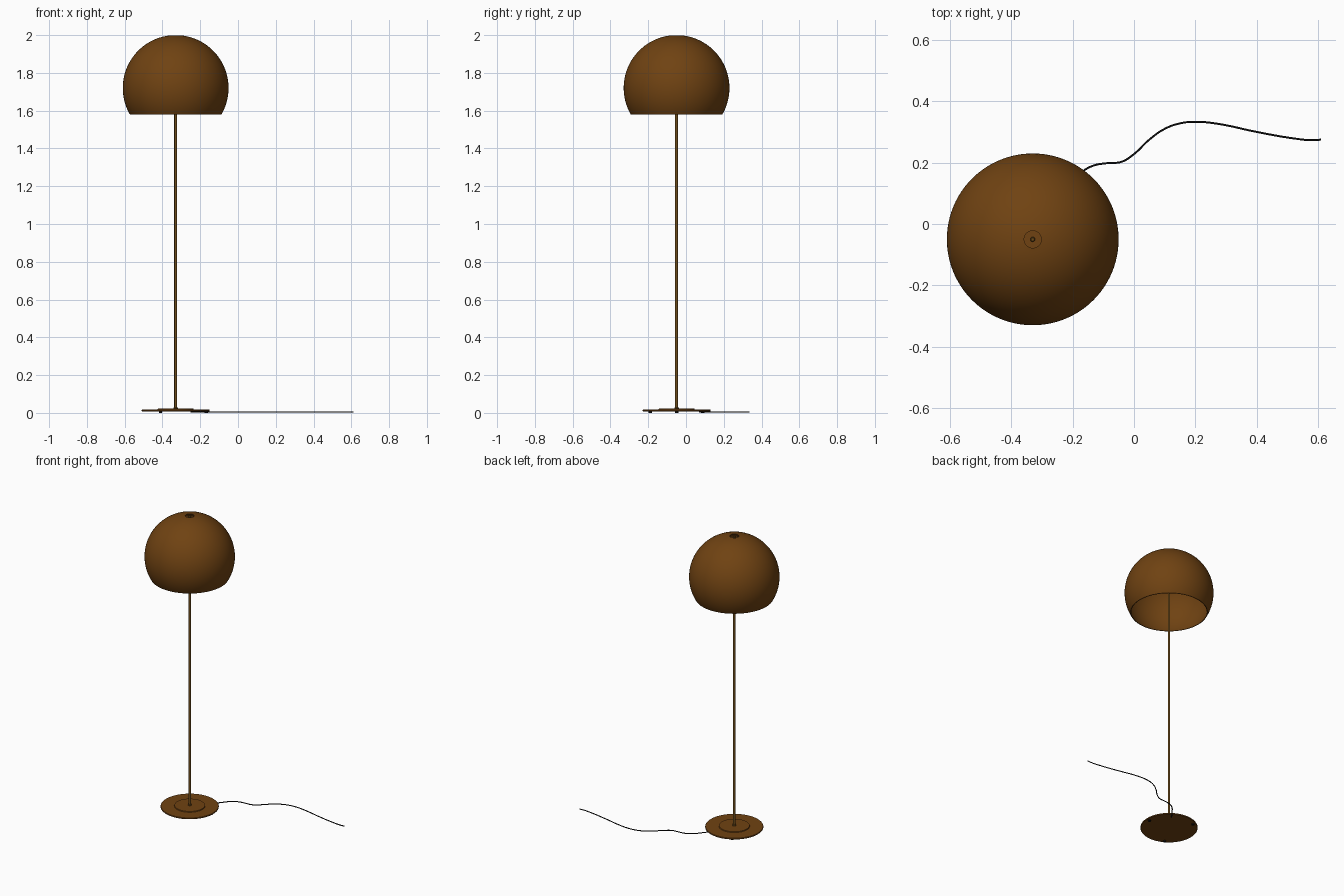
import bpy, bmesh, math
from mathutils import Vector

if "Cube" in bpy.data.objects:
    bpy.data.objects.remove(bpy.data.objects["Cube"])

CX, CY = -0.33, -0.05  # lamp axis


def material(name, rgb):
    m = bpy.data.materials.new(name)
    m.diffuse_color = (*rgb, 1)
    m.use_nodes = True
    m.node_tree.nodes["Principled BSDF"].inputs["Base Color"].default_value = m.diffuse_color
    return m


bronze = material("bronze", (0.16, 0.055, 0.006))
brass = material("brass", (0.15, 0.07, 0.01))
black = material("black", (0.005, 0.005, 0.005))


def lathe(name, profile, mat, steps=64, x=CX, y=CY, closed=False):
    """Spin an (r, z) profile about a vertical axis."""
    bm = bmesh.new()
    vs = [bm.verts.new((r, 0, z)) for r, z in profile]
    es = [bm.edges.new(p) for p in zip(vs, vs[1:])]
    if closed:
        es.append(bm.edges.new((vs[-1], vs[0])))
    bmesh.ops.spin(bm, geom=vs + es, cent=(0, 0, 0), axis=(0, 0, 1),
                   angle=math.tau, steps=steps, use_duplicate=False)
    bmesh.ops.remove_doubles(bm, verts=bm.verts, dist=1e-5)
    bmesh.ops.recalc_face_normals(bm, faces=bm.faces)
    me = bpy.data.meshes.new(name)
    bm.to_mesh(me)
    bm.free()
    ob = bpy.data.objects.new(name, me)
    ob.location = (x, y, 0)
    me.materials.append(mat)
    bpy.context.collection.objects.link(ob)
    bpy.ops.object.select_all(action='DESELECT')
    ob.select_set(True)
    bpy.context.view_layer.objects.active = ob
    bpy.ops.object.shade_smooth_by_angle(angle=math.radians(30))
    return ob


# Shade: thin truncated sphere, open below, with a small hole on top
def arc(r, n=40):
    a0, a1 = math.asin(0.028 / r), math.acos(-0.14 / r)
    return [(r * math.sin(a), 1.72 + r * math.cos(a))
            for a in (a0 + (a1 - a0) * i / n for i in range(n + 1))]


lathe("shade", arc(0.28) + arc(0.276)[::-1], bronze, 96, closed=True)

# Recessed holder disc and nut in the top hole
lathe("shade_holder", [(0, 1.978), (0.029, 1.978), (0.029, 1.986), (0, 1.986)], bronze, 32)
lathe("top_nut", [(0, 1.986), (0.008, 1.986), (0.008, 1.994), (0.005, 1.997), (0, 1.997)], brass, 24)

# Pole and its foot collar
lathe("pole", [(0, 0.015), (0.0075, 0.015), (0.0075, 1.98), (0, 1.98)], brass, 24)
lathe("pole_collar", [(0, 0.018), (0.012, 0.018), (0.012, 0.027), (0.01, 0.029), (0, 0.029)], brass, 24)

# Base: flat disc with a raised centre
lathe("base", [(0, 0.008), (0.178, 0.008), (0.18, 0.01), (0.18, 0.015), (0.178, 0.017),
               (0.096, 0.017), (0.094, 0.022), (0, 0.022)], bronze, 96)

# Three feet under the base
for i in range(3):
    a = math.tau * i / 3
    lathe(f"base_foot_{i + 1}", [(0, 0), (0.009, 0), (0.009, 0.009), (0, 0.009)], black, 20,
          CX + 0.161 * math.cos(a), CY + 0.161 * math.sin(a))

# Power cord lying on the floor
path = [(-0.25, 0.07), (-0.205, 0.13), (-0.165, 0.173), (-0.13, 0.191), (-0.09, 0.198),
        (-0.04, 0.203), (0.0, 0.228), (0.05, 0.275), (0.1, 0.31), (0.15, 0.328),
        (0.2, 0.333), (0.27, 0.327), (0.4, 0.300), (0.52, 0.279), (0.58, 0.273), (0.61, 0.275)]
cu = bpy.data.curves.new("power_cord", 'CURVE')
cu.dimensions = '3D'
cu.bevel_depth = 0.0032
cu.bevel_resolution = 3
cu.use_fill_caps = True
cu.resolution_u = 8
sp = cu.splines.new('BEZIER')
sp.bezier_points.add(len(path) - 1)
for bp, (x, y) in zip(sp.bezier_points, path):
    bp.co = (x, y, 0.0055)
    bp.handle_left_type = bp.handle_right_type = 'AUTO'
cu.materials.append(black)
bpy.context.collection.objects.link(bpy.data.objects.new("power_cord", cu))
